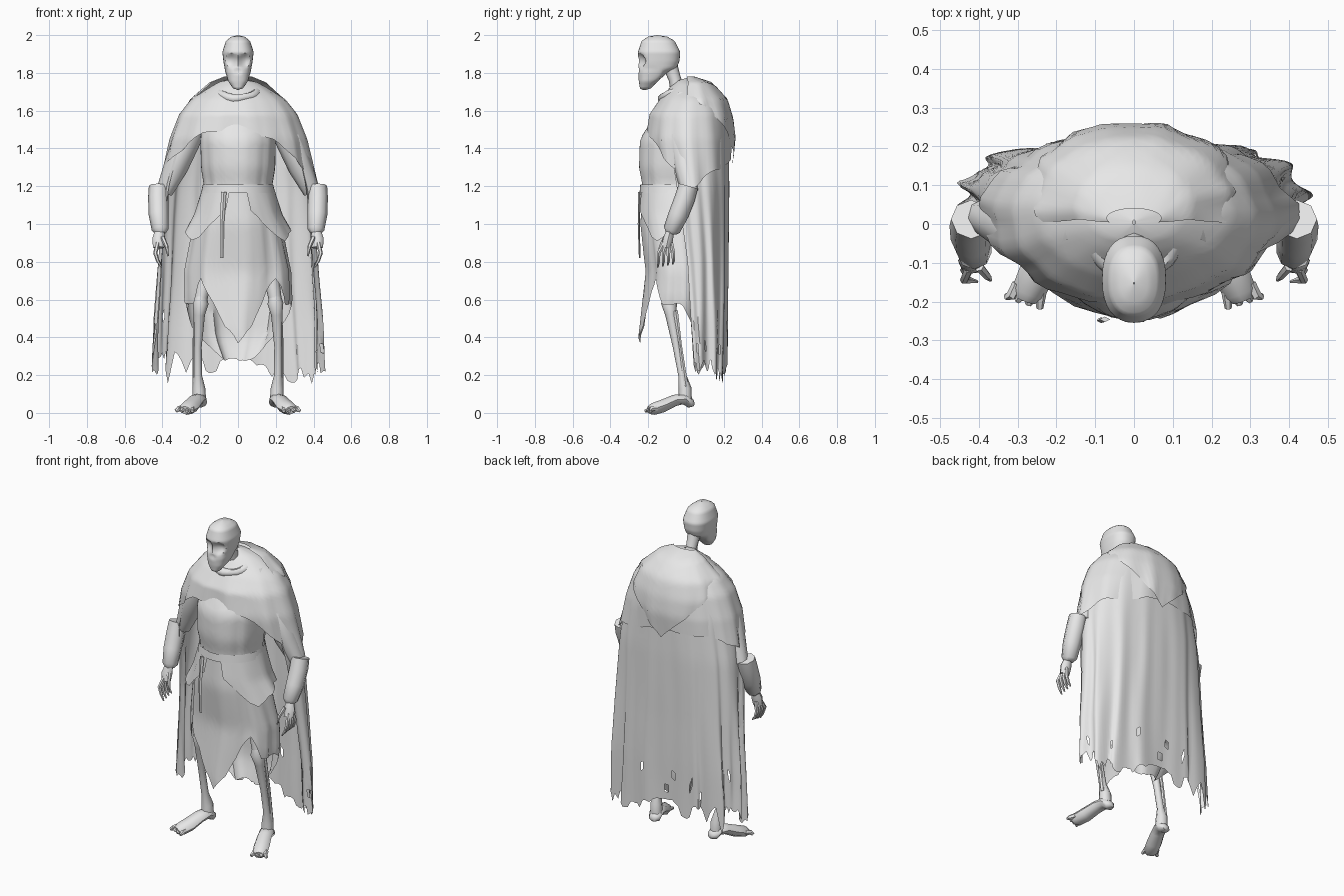
import bpy, bmesh, random
from math import sin, cos, pi, radians, copysign
from mathutils import Vector, noise

random.seed(4)
cube = bpy.data.objects.get("Cube")
if cube:
    bpy.data.objects.remove(cube)

grey = bpy.data.materials.new("plain_grey")
grey.use_nodes = True
grey.diffuse_color = (0.8, 0.8, 0.8, 1)
grey.node_tree.nodes["Principled BSDF"].inputs["Base Color"].default_value = grey.diffuse_color
parts = []


def finish(name, bm, recalc=False):
    if recalc:
        bmesh.ops.recalc_face_normals(bm, faces=bm.faces)
    mesh = bpy.data.meshes.new(name)
    bm.to_mesh(mesh)
    bm.free()
    mesh.materials.append(grey)
    ob = bpy.data.objects.new(name, mesh)
    bpy.context.collection.objects.link(ob)
    parts.append(ob)
    return ob


def lerp_rows(rows, x):
    """Interpolate rows whose first entry is ascending."""
    if x <= rows[0][0]:
        return rows[0][1:]
    for a, b in zip(rows, rows[1:]):
        if x <= b[0]:
            f = (x - a[0]) / (b[0] - a[0])
            return [p + (q - p) * f for p, q in zip(a[1:], b[1:])]
    return rows[-1][1:]


def ragged(count, jag):
    """Wide tatters with a little fine fraying."""
    knots = [random.uniform(-jag, jag) for _ in range(count // 3 + 1)]
    mix = []
    for j in range(count):
        k, f = j // 3, (j % 3) / 3
        wide = knots[k] * (1 - f) + knots[(k + 1) % len(knots)] * f
        mix.append(wide + random.uniform(-jag, jag) * .3)
    return mix


def shell(name, profile, hem, n=48, rows=24, closed=True, jag=0, ripple=0, folds=9,
          power=1, skew=0, tatter=0, dent=None):
    """Draped shell. Profile rows: height, half width, front y, back y, opening angle.
    Hem rows: angle from the front, height."""
    profile = sorted(profile)
    top = profile[-1][0]
    bm = bmesh.new()
    cols = n if closed else n + 1
    drop = ragged(cols, jag)
    grid = []
    for i in range(rows + 1):
        line = []
        for j in range(cols):
            start = lerp_rows(profile, top)[3] if not closed else 0
            for _ in range(2):
                deg = start + (360 - 2 * start) * j / n
                a = radians(deg)
                low = lerp_rows(hem, min(deg, 360 - deg))[0] + drop[j]
                low += skew * max(0, -sin(a))
                z = top + (low - top) * i / rows
                rx, yf, yb, opening = lerp_rows(profile, z)
                start = 0 if closed else opening
            s, c = (copysign(abs(k) ** power, k) for k in (sin(a), cos(a)))
            cy, ry = (yf + yb) / 2, (yb - yf) / 2
            wave = sin(folds * a + 3 * noise.noise((3 * s, 3 * c, z)))
            k = 1 + ripple * (i / rows) * (wave + 0.8 * noise.noise((5 * s, 5 * c, 2 * z)))
            p = Vector((rx * s * k, cy - ry * c * k, z))
            line.append(bm.verts.new(dent(p) if dent else p))
        grid.append(line)
    for i in range(rows):
        for j in range(n):
            if i > rows * 0.83 and random.random() < tatter:
                continue
            m = (j + 1) % cols
            bm.faces.new((grid[i][j], grid[i + 1][j], grid[i + 1][m], grid[i][m]))
    loose = [v for v in bm.verts if not v.link_faces]
    bmesh.ops.delete(bm, geom=loose, context='VERTS')
    return finish(name, bm)


def tube(name, path, n=8, flat=1, side=1):
    """Capped tube through rows of x, y, z, radius; flat squeezes it away from the x axis."""
    bm = bmesh.new()
    pts = [Vector((side * p[0], p[1], p[2])) for p in path]
    rings = []
    for i, p in enumerate(pts):
        d = (pts[min(i + 1, len(pts) - 1)] - pts[max(i - 1, 0)]).normalized()
        u = Vector((1, 0, 0))
        u = (u - d * u.dot(d)).normalized()
        w = d.cross(u) * flat
        r = path[i][3]
        rings.append([bm.verts.new(p + r * (u * cos(t) + w * sin(t)))
                      for t in (2 * pi * k / n for k in range(n))])
    for a, b in zip(rings, rings[1:]):
        for k in range(n):
            m = (k + 1) % n
            bm.faces.new((a[k], a[m], b[m], b[k]))
    bm.faces.new(rings[0])
    bm.faces.new(rings[-1])
    return finish(name, bm, True)


# Skull with sunken eyes, nose pit and hollow cheeks
def skull_dent(p):
    for x, y, z, size, depth in ((.036, -.25, 1.865, .028, .03), (0, -.26, 1.81, .014, .012),
                                 (.07, -.17, 1.79, .035, .02)):
        d = (Vector((abs(p.x), p.y, p.z)) - Vector((x, y, z))).length
        if d < size * 1.5:
            p = p + Vector((-p.x * 0.2, 1, 0)) * depth * max(0, 1 - (d / size / 1.5) ** 2)
    return p


shell("skull", [(2.0, .001, -.155, -.15, 0), (1.995, .03, -.195, -.105, 0), (1.97, .064, -.235, -.06, 0),
                (1.91, .083, -.255, -.03, 0), (1.86, .077, -.255, -.035, 0),
                (1.825, .071, -.25, -.05, 0), (1.80, .066, -.253, -.1, 0),
                (1.755, .052, -.25, -.15, 0), (1.715, .024, -.243, -.19, 0), (1.71, .002, -.23, -.21, 0)],
      [(0, 1.71)], n=32, rows=34, power=.85, dent=skull_dent)
tube("neck", [(0, -.085, 1.84, .04), (0, -.06, 1.77, .033), (0, -.03, 1.66, .045)])

# Robe with a pointed front panel and a long rounded back
shell("robe", [(1.64, .16, -.14, .1, 0), (1.52, .19, -.2, .12, 0), (1.45, .2, -.245, .12, 0),
               (1.3, .195, -.25, .13, 0), (1.2, .178, -.23, .12, 0), (1.0, .23, -.24, .13, 0),
               (.75, .28, -.21, .14, 0), (.6, .28, -.225, .15, 0), (.4, .24, -.245, .15, 0),
               (.26, .14, -.23, .11, 0)],
      [(0, .37), (18, .48), (33, .62), (45, .71), (62, .58), (95, .58), (120, .42), (150, .29), (180, .27)],
      n=63, rows=30, jag=.015, ripple=.05, folds=8)

# Flared waist skirt, belt and hanging strap
shell("waist_skirt", [(1.21, .184, -.238, .125, 12), (1.05, .23, -.25, .14, 18), (.9, .31, -.235, .15, 25)],
      [(20, 1.08), (50, .91), (75, .95), (110, 1.0), (180, .98)], n=40, rows=10,
      closed=False, jag=.012, ripple=.03)
shell("belt", [(1.21, .186, -.242, .13, 0), (1.165, .196, -.246, .134, 0)], [(0, 1.165)], rows=2)
tube("belt_strap", [(-.075, -.246, 1.17, .014), (-.085, -.25, 1.0, .011), (-.085, -.245, .82, .009)],
     n=4, flat=.5)

# Long torn cloak, open at the front
shell("cloak", [(1.7, .18, -.12, .15, 70), (1.6, .28, -.18, .215, 62), (1.45, .34, -.19, .228, 62),
                (1.2, .385, -.16, .23, 68), (.8, .415, -.1, .222, 74), (.5, .435, -.08, .22, 76),
                (.2, .44, -.06, .215, 80)],
      [(70, .22), (85, .2), (110, .24), (140, .25), (180, .23)], n=84, rows=30, closed=False,
      jag=.085, ripple=.045, folds=13, power=.85, tatter=.05)

# Shoulder mantle closing in around the neck, collar roll and the hood lying on the back
shell("mantle", [(1.772, .004, .0, .01, 0), (1.762, .08, -.04, .06, 0), (1.73, .14, -.08, .13, 0),
                 (1.66, .25, -.14, .195, 0), (1.58, .312, -.195, .23, 0), (1.45, .36, -.212, .245, 0),
                 (1.2, .41, -.17, .24, 0)],
      [(0, 1.5), (30, 1.45), (60, 1.3), (90, 1.19), (130, 1.3), (180, 1.36)],
      n=57, rows=26, jag=.015, ripple=.03, folds=9, skew=.07)
shell("hood", [(1.782, .07, -.01, .04, 65), (1.75, .15, -.05, .14, 70), (1.66, .25, -.13, .222, 78),
               (1.56, .3, -.17, .252, 92), (1.46, .3, -.17, .264, 112), (1.3, .25, -.15, .25, 140)],
      [(60, 1.69), (110, 1.62), (140, 1.5), (165, 1.38), (180, 1.31)],
      n=36, rows=16, closed=False, ripple=.03, folds=11)
bpy.ops.mesh.primitive_torus_add(major_radius=.105, minor_radius=.024, major_segments=28,
                                 minor_segments=8, location=(0, -.03, 1.705), rotation=(.4, 0, 0))
roll = bpy.context.object
roll.name = "collar_roll"
roll.data.materials.append(grey)
for v in roll.data.vertices:
    v.co += noise.noise_vector(v.co * 14) * .008
parts.append(roll)

for side, label in ((1, "left"), (-1, "right")):
    # Arm under the mantle, flared cuff and bony hand
    tube(label + "_sleeve", [(.2, -.01, 1.58, .06), (.27, -.02, 1.45, .075), (.33, .0, 1.3, .065),
                             (.39, .02, 1.17, .045)], side=side)
    tube(label + "_cuff", [(.42, .012, 1.2, .052), (.422, -.005, 1.14, .054), (.42, -.04, 1.05, .053),
                           (.412, -.075, .97, .045), (.41, -.08, .95, .028)], side=side)
    tube(label + "_palm", [(.412, -.08, .98, .022), (.42, -.095, .92, .034), (.42, -.105, .875, .03)],
         side=side, flat=.8)
    for k in range(4):
        y = -.145 + .026 * k
        tube(label + "_finger", [(.425, -.115 + .012 * k, .9, .012), (.438, y, .845, .011),
                                 (.425, y, .805, .009), (.405, y - .004, .77 + .006 * k, .004)],
             n=6, side=side)
    tube(label + "_thumb", [(.4, -.11, .93, .013), (.378, -.135, .88, .01), (.37, -.145, .83, .004)],
         n=6, side=side)

    # Bony leg with two shin bones
    tube(label + "_thigh", [(.13, -.04, 1.0, .05), (.18, -.08, .7, .04), (.195, -.085, .61, .035)], side=side)
    tube(label + "_shin", [(.195, -.085, .64, .025), (.198, -.09, .58, .042), (.205, -.08, .52, .03),
                           (.212, -.05, .35, .02), (.212, -.02, .2, .021), (.207, -.005, .13, .034),
                           (.205, -.005, .07, .036)], side=side)
    tube(label + "_calf_bone", [(.22, -.055, .54, .014), (.232, -.03, .36, .009), (.228, -.0, .14, .014)],
         n=6, side=side)

    # Bare turned-out foot with short toes
    tube(label + "_foot", [(.195, .042, .045, .015), (.198, .025, .05, .036), (.208, -.01, .075, .042),
                           (.224, -.06, .066, .042), (.25, -.125, .036, .047), (.272, -.175, .02, .044),
                           (.28, -.195, .014, .03)],
         side=side, flat=.72)
    for k in range(4):
        x = .237 + .021 * k
        tube(label + "_toe", [(x, -.155, .026, .015), (x + .004 + .004 * k, -.185, .02, .014),
                              (x + .006 + .008 * k, -.218 + .01 * k, .009, .009)], n=6, side=side)

# Smooth shading with crisp folds
bpy.ops.object.select_all(action='DESELECT')
for ob in parts:
    ob.select_set(True)
bpy.context.view_layer.objects.active = parts[0]
bpy.ops.object.shade_smooth_by_angle(angle=radians(50))
